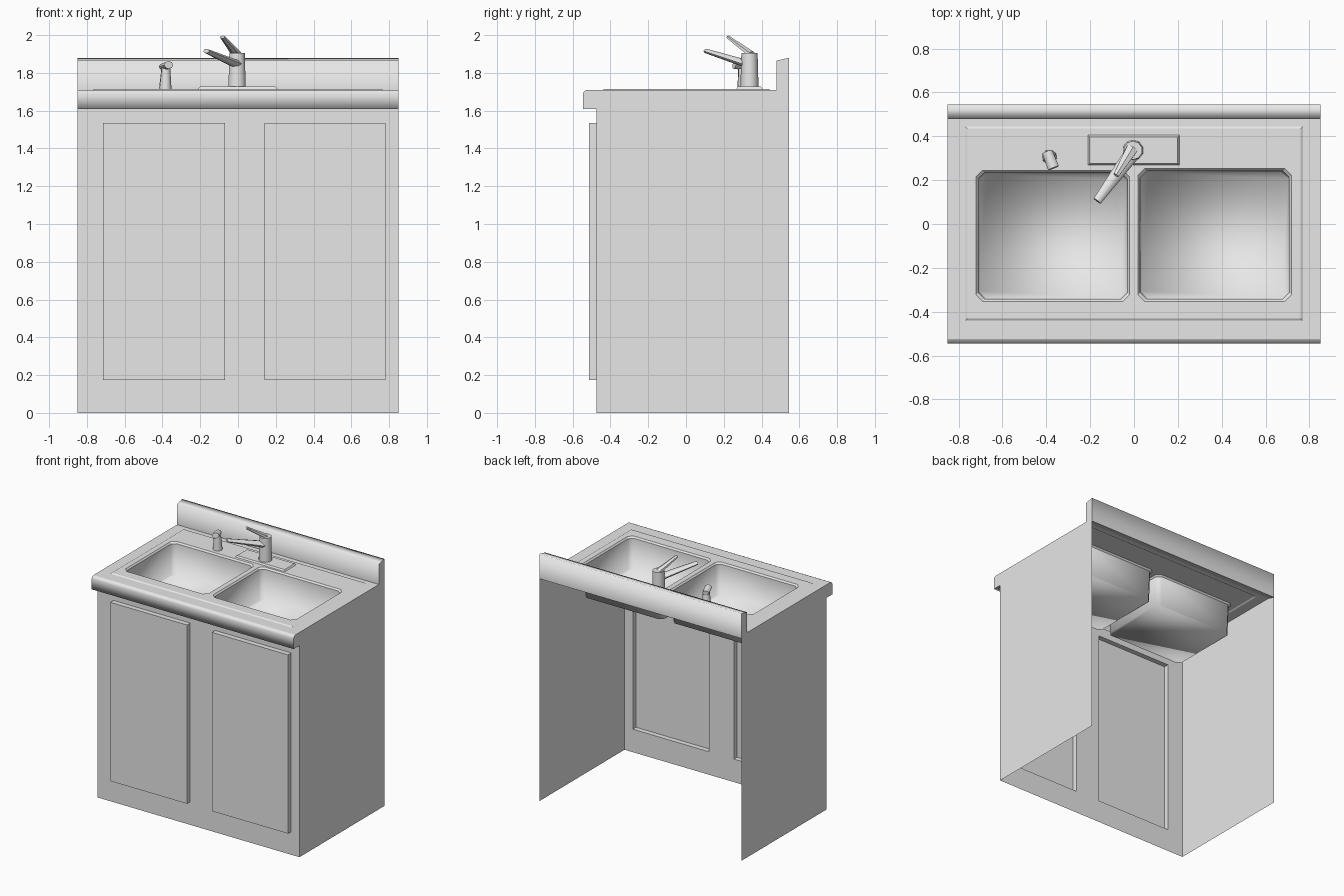
import bpy, bmesh
from mathutils import Vector, Matrix

cube = bpy.data.objects.get("Cube")
if cube:
    bpy.data.objects.remove(cube, do_unlink=True)

grey = bpy.data.materials.new("plain_grey")
grey.use_nodes = True
grey.diffuse_color = (0.8, 0.8, 0.8, 1)
grey.node_tree.nodes["Principled BSDF"].inputs["Base Color"].default_value = (0.8, 0.8, 0.8, 1)

W = 0.85                      # half width
FRONT, BACK = -0.475, 0.545   # cabinet front and back
TOP = 1.71                    # worktop height


def finish(bm, name, facing=None):
    """Make an object; an open sheet is turned towards `facing`."""
    bmesh.ops.recalc_face_normals(bm, faces=bm.faces)
    if facing:
        total = sum((f.normal * f.calc_area() for f in bm.faces), Vector())
        if total.dot(Vector(facing)) < 0:
            bmesh.ops.reverse_faces(bm, faces=bm.faces)
    mesh = bpy.data.meshes.new(name)
    bm.to_mesh(mesh)
    bm.free()
    mesh.materials.append(grey)
    obj = bpy.data.objects.new(name, mesh)
    bpy.context.collection.objects.link(obj)
    return obj


def ring(bm, points):
    """Closed loop of vertices and edges."""
    verts = [bm.verts.new(p) for p in points]
    for a, b in zip(verts, verts[1:] + verts[:1]):
        bm.edges.new((a, b))
    return verts


def bridge(bm, lower, upper, smooth=False):
    n = len(lower)
    for i in range(n):
        j = (i + 1) % n
        f = bm.faces.new((lower[i], lower[j], upper[j], upper[i]))
        f.smooth = smooth


def fill(bm, *rings):
    """Flat fill between an outer ring and the holes in it."""
    edges = []
    for r in rings:
        edges += [bm.edges.get((a, b)) for a, b in zip(r, r[1:] + r[:1])]
    bmesh.ops.triangle_fill(bm, edges=edges, use_beauty=True, use_dissolve=False)


def rect(x0, x1, y0, y1, z, inset=0, cut=0):
    """Rectangle outline, with chamfered corners if cut is set."""
    x0, x1, y0, y1 = x0 + inset, x1 - inset, y0 + inset, y1 - inset
    if not cut:
        return [(x0, y0, z), (x1, y0, z), (x1, y1, z), (x0, y1, z)]
    c = cut
    return [(x0 + c, y0, z), (x1 - c, y0, z), (x1, y0 + c, z), (x1, y1 - c, z),
            (x1 - c, y1, z), (x0 + c, y1, z), (x0, y1 - c, z), (x0, y0 + c, z)]


def strip(name, profile, facing, smooth):
    """Sheet swept across the full width from a (y, z) profile."""
    bm = bmesh.new()
    pairs = [[bm.verts.new((x, y, z)) for x in (-W, W)] for y, z in profile]
    for (a, b), (c, d) in zip(pairs, pairs[1:]):
        bm.faces.new((a, b, d, c)).smooth = smooth
    return finish(bm, name, facing)


def rod(bm, start, end, r1, r2, sides, flat=1.0):
    """Tapered bar between two points, optionally flattened."""
    a, b = Vector(start), Vector(end)
    d = b - a
    m = (Matrix.Translation((a + b) / 2) @ d.to_track_quat('Z', 'Y').to_matrix().to_4x4()
         @ Matrix.Diagonal((1, flat, 1, 1)))
    bmesh.ops.create_cone(bm, cap_ends=True, segments=sides, radius1=r1,
                          radius2=r2, depth=d.length, matrix=m)


# Shared edge profiles of the worktop
lip = [(FRONT, 1.61), (-0.545, 1.61), (-0.545, 1.69), (-0.54, 1.702), (-0.525, TOP)]
splash = [(0.48, TOP), (0.48, 1.865), (BACK, 1.88), (BACK, 1.69)]

# Front panel with two raised, hollow-backed doors
bm = bmesh.new()
outer = ring(bm, [(x, FRONT, z) for x, z in ((-W, 0), (W, 0), (W, 1.61), (-W, 1.61))])
holes = []
for x0, x1 in ((-0.715, -0.07), (0.14, 0.78)):
    corners = ((x0, 0.175), (x1, 0.175), (x1, 1.535), (x0, 1.535))
    base = ring(bm, [(x, FRONT, z) for x, z in corners])
    face = ring(bm, [(x, -0.513, z) for x, z in corners])
    bridge(bm, base, face)
    bm.faces.new(face)
    holes.append(base)
fill(bm, outer, *holes)
finish(bm, "front_panel_with_doors", (0, -1, 0))

# Side panels, including the ends of the worktop and splashback
for name, sx in (("left_side", 1), ("right_side", -1)):
    bm = bmesh.new()
    outline = [(FRONT, 0)] + lip + splash[:3] + [(BACK, 0)]
    bm.faces.new([bm.verts.new((sx * W, y, z)) for y, z in outline])
    finish(bm, name, (sx, 0, 0))

# Worktop front lip and splashback
strip("worktop_lip", lip, (0, -1, 0.2), True)
strip("splashback", splash, (0, 0, 1), True)
strip("splashback_underside", [(0.48, TOP), (BACK, 1.69)], (0, 0, -1), False)

# Worktop deck with shallow raised rim and two sunken basins
bm = bmesh.new()
rim_z = TOP + 0.006
edge = ring(bm, rect(-W, W, -0.525, 0.48, TOP))
rim_low = ring(bm, rect(-0.77, 0.77, -0.44, 0.445, TOP))
rim_high = ring(bm, rect(-0.77, 0.77, -0.44, 0.445, rim_z, 0.01))
fill(bm, edge, rim_low)
bridge(bm, rim_low, rim_high)
basins = []
for x0, x1, y1 in ((-0.72, -0.02, 0.245), (0.018, 0.718, 0.252)):
    mouth, throat, floor = [
        ring(bm, rect(x0, x1, -0.353, y1, z, inset, 0.03))
        for z, inset in ((rim_z, 0), (rim_z - 0.012, 0.01), (1.475, 0.016))]
    bridge(bm, mouth, throat)
    bridge(bm, throat, floor, True)
    bm.faces.new(floor).smooth = True
    basins.append(mouth)
fill(bm, rim_high, *basins)
finish(bm, "worktop_with_basins", (0, 0, 1))

# Tap base plate with sloped edges
bm = bmesh.new()
low, high = [ring(bm, rect(-0.21, 0.207, 0.268, 0.405, z, i))
             for z, i in ((rim_z, 0), (1.727, 0.008))]
bridge(bm, low, high)
bm.faces.new(high)
finish(bm, "tap_base_plate", (0, 0, 1))

# Tap body, spout and lever
bm = bmesh.new()
rod(bm, (-0.005, 0.336, 1.725), (-0.005, 0.336, 1.905), 0.048, 0.043, 10)
body = finish(bm, "tap_body")
bm = bmesh.new()
rod(bm, (-0.01, 0.32, 1.848), (-0.168, 0.105, 1.916), 0.036, 0.02, 8, 0.6)
spout = finish(bm, "tap_spout")
bm = bmesh.new()
rod(bm, (-0.008, 0.345, 1.9), (-0.082, 0.222, 1.99), 0.03, 0.015, 6, 0.6)
finish(bm, "tap_lever")

# Hand sprayer
bm = bmesh.new()
rod(bm, (-0.385, 0.305, rim_z), (-0.382, 0.3, 1.825), 0.034, 0.024, 8)
rod(bm, (-0.396, 0.33, 1.832), (-0.367, 0.255, 1.842), 0.024, 0.026, 8, 0.8)
sprayer = finish(bm, "hand_sprayer")

# Soft shading on the round fittings
bpy.ops.object.select_all(action='DESELECT')
for obj in (body, spout, sprayer):
    obj.select_set(True)
bpy.context.view_layer.objects.active = body
bpy.ops.object.shade_smooth_by_angle(angle=0.9)
